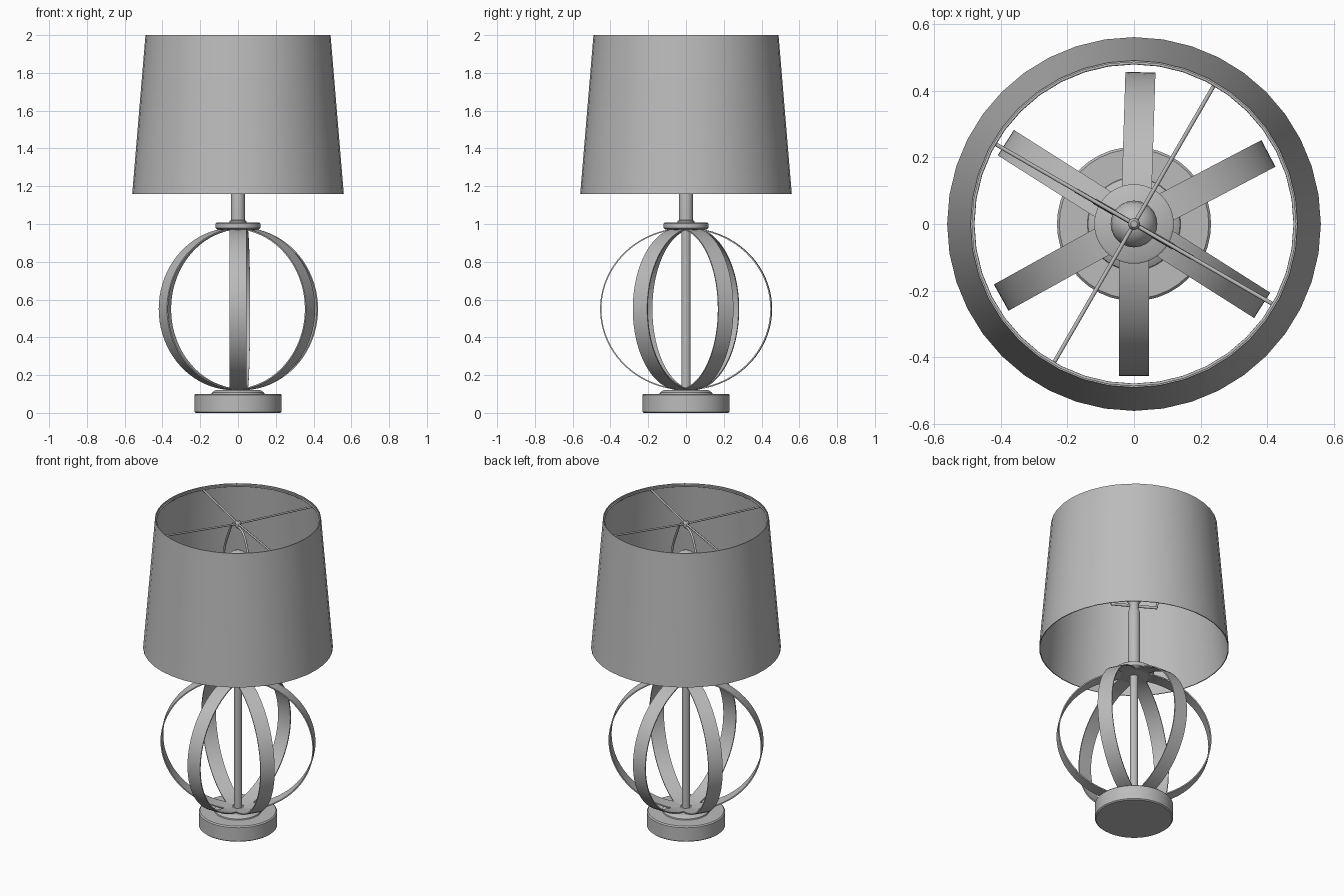
import bpy, math
from mathutils import Vector

if "Cube" in bpy.data.objects:
    bpy.data.objects.remove(bpy.data.objects["Cube"])

grey = bpy.data.materials.new("satin_grey")
grey.diffuse_color = (0.5, 0.5, 0.5, 1)
grey.use_nodes = True
grey.node_tree.nodes["Principled BSDF"].inputs["Base Color"].default_value = grey.diffuse_color


def make(name, verts, faces, angle=40):
    me = bpy.data.meshes.new(name)
    me.from_pydata(verts, [], faces)
    ob = bpy.data.objects.new(name, me)
    bpy.context.collection.objects.link(ob)
    me.materials.append(grey)
    bpy.ops.object.select_all(action='DESELECT')
    ob.select_set(True)
    bpy.context.view_layer.objects.active = ob
    bpy.ops.object.mode_set(mode='EDIT')
    bpy.ops.mesh.select_all(action='SELECT')
    bpy.ops.mesh.remove_doubles(threshold=1e-5)
    bpy.ops.mesh.normals_make_consistent(inside=False)
    bpy.ops.object.mode_set(mode='OBJECT')
    bpy.ops.object.shade_smooth_by_angle(angle=math.radians(angle))
    return ob


def lathe(name, prof, n=40, closed=False):
    """Revolve (radius, z) points; caps the ends unless the profile is a loop."""
    verts = [(r * math.cos(2 * math.pi * i / n), r * math.sin(2 * math.pi * i / n), z)
             for r, z in prof for i in range(n)]
    m = len(prof)
    faces = []
    for j in range(m if closed else m - 1):
        k = (j + 1) % m
        for i in range(n):
            i2 = (i + 1) % n
            faces.append((j * n + i, j * n + i2, k * n + i2, k * n + i))
    if not closed:
        faces += [tuple(range(n)), tuple(range((m - 1) * n, m * n))]
    return make(name, verts, faces)


def wire(name, pts, radius, smooth=False, cyclic=False):
    cu = bpy.data.curves.new(name, 'CURVE')
    cu.dimensions = '3D'
    cu.bevel_depth = radius
    cu.bevel_resolution = 2
    cu.use_fill_caps = True
    sp = cu.splines.new('NURBS' if smooth else 'POLY')
    sp.points.add(len(pts) - 1)
    for p, co in zip(sp.points, pts):
        p.co = (*co, 1)
    sp.use_cyclic_u = cyclic
    if smooth:
        sp.use_endpoint_u = True
        sp.order_u = 3
        sp.resolution_u = 6
    ob = bpy.data.objects.new(name, cu)
    bpy.context.collection.objects.link(ob)
    cu.materials.append(grey)
    return ob


# Base, collar, centre rod, top cap and neck
lathe("base", [(0.224, 0), (0.231, 0.006), (0.231, 0.094), (0.224, 0.101)])
lathe("base_collar", [(0.14, 0.1), (0.138, 0.108), (0.12, 0.12), (0.11, 0.122)])
lathe("centre_rod", [(0.025, 0.11), (0.025, 0.99)], 20)
lathe("top_cap", [(0.085, 0.966), (0.11, 0.972), (0.119, 0.98), (0.119, 1.003), (0.112, 1.008)])
lathe("neck_ring", [(0.045, 1.0), (0.045, 1.015), (0.037, 1.02)], 24)
lathe("neck", [(0.037, 1.0), (0.037, 1.40), (0.03, 1.42)], 24)
lathe("socket", [(0.028, 1.41), (0.028, 1.46), (0.04, 1.48), (0.04, 1.58)], 24)

# Six bent straps forming the open globe
R, W, T, N = 0.455, 0.045, 0.007, 40
for idx, deg in enumerate((88.2, 27.7, -32.4, -90, 209, 147.6)):
    a = math.radians(deg)
    d = Vector((math.cos(a), math.sin(a), 0))
    s = Vector((-d.y, d.x, 0))
    off = Vector((0.005, 0, 0)) if idx == 0 else Vector((0, 0, 0))
    verts = []
    for i in range(N + 1):
        t = -math.pi / 2 + math.pi * i / N
        for k in (0, T):
            r = max((R - k) * math.cos(t), 0.03)
            z = 0.55 + (0.43 - k) * math.sin(t)
            for w in (-W, W):
                verts.append(d * r + s * w + off + Vector((0, 0, z)))
    faces = [(0, 1, 3, 2), (4 * N, 4 * N + 1, 4 * N + 3, 4 * N + 2)]
    for i in range(N):
        b, c = 4 * i, 4 * i + 4
        for p, q in ((0, 1), (1, 3), (3, 2), (2, 0)):
            faces.append((b + p, b + q, c + q, c + p))
    make(f"globe_strap_{idx + 1}", verts, faces)

# Lampshade: thin tapered shell
lathe("lampshade", [(0.56, 1.16), (0.49, 2.0), (0.485, 2.0), (0.555, 1.16)], 40, closed=True)

# Bulb
bulb = [(0.026, 1.57), (0.03, 1.61), (0.05, 1.66)]
bulb += [(0.07 * math.cos(t), 1.72 + 0.07 * math.sin(t))
         for t in [math.radians(x) for x in (-25, 0, 20, 40, 60, 78, 89)]]
lathe("bulb", bulb, 24)

# Harp in the plane of one pair of spider arms, with its saddle bar
h = Vector((math.cos(math.radians(-30)), math.sin(math.radians(-30)), 0))
half = [(0.135, 1.45), (0.14, 1.5), (0.2, 1.6), (0.2, 1.72), (0.13, 1.85), (0.08, 1.94)]
path = half + [(0, 1.95)] + [(-x, z) for x, z in reversed(half)]
wire("harp", [h * x + Vector((0, 0, z)) for x, z in path], 0.007, smooth=True)
wire("harp_saddle", [h * x + Vector((0, 0, 1.45)) for x in (-0.137, 0.137)], 0.009)

# Spider fitter: four arms, rim ring and finial
for i in range(4):
    a = math.radians(-30 + 90 * i)
    wire(f"spider_arm_{i + 1}", [(0, 0, 1.965), (0.484 * math.cos(a), 0.484 * math.sin(a), 1.98)], 0.006)
wire("spider_ring", [(0.483 * math.cos(2 * math.pi * i / 40), 0.483 * math.sin(2 * math.pi * i / 40), 1.985)
                     for i in range(40)], 0.005, cyclic=True)
lathe("finial", [(0.012, 1.94), (0.018, 1.955), (0.018, 1.975), (0.01, 1.985)], 16)
